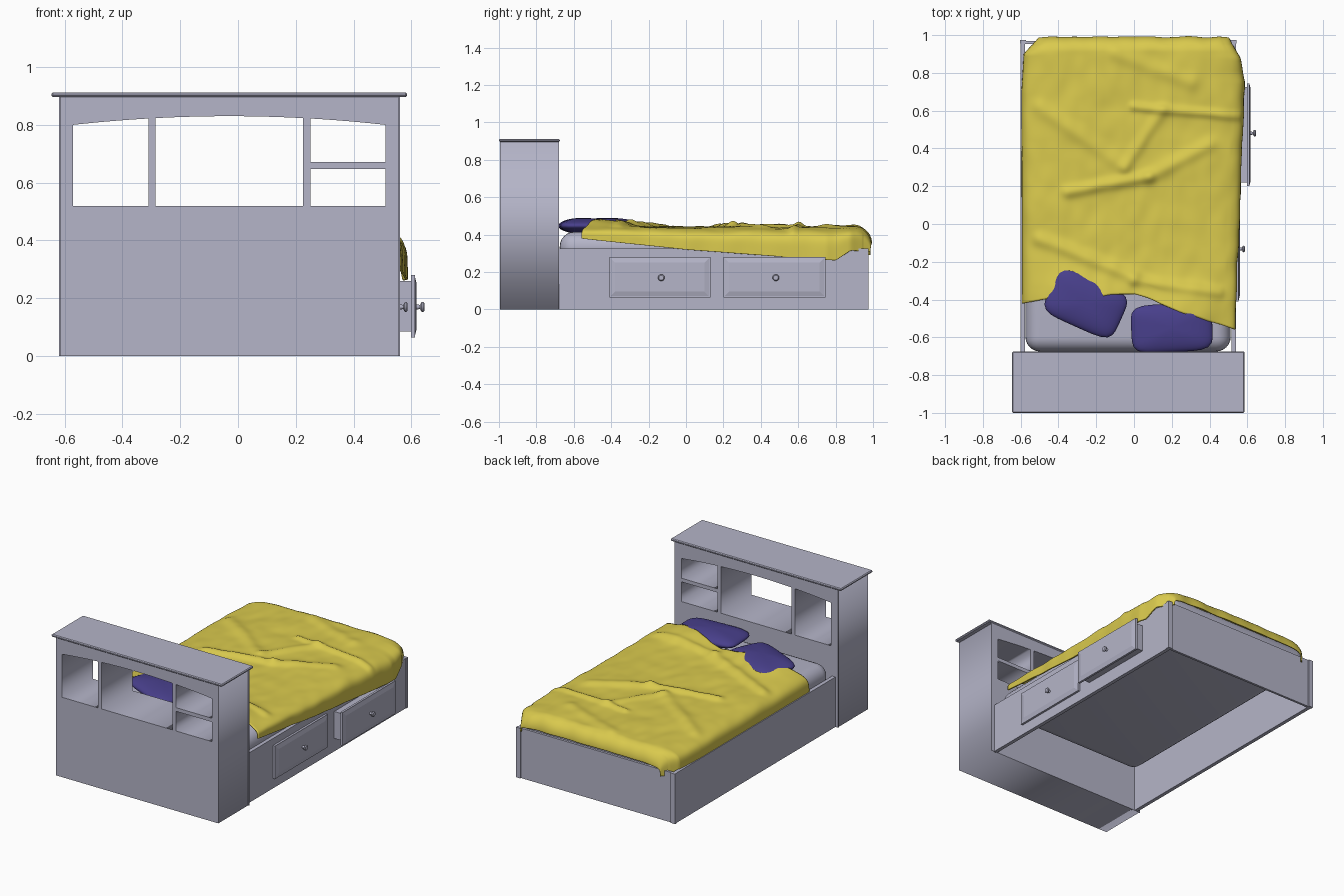
import bpy, bmesh, math
from mathutils import Vector, noise

if "Cube" in bpy.data.objects:
    bpy.data.objects.remove(bpy.data.objects["Cube"])


def material(name, rgb):
    m = bpy.data.materials.new(name)
    m.diffuse_color = (*rgb, 1)
    m.use_nodes = True
    m.node_tree.nodes["Principled BSDF"].inputs["Base Color"].default_value = m.diffuse_color
    return m


GREY = material("pale grey", (0.46, 0.46, 0.58))
YELLOW = material("mustard yellow", (0.70, 0.59, 0.075))
INDIGO = material("indigo", (0.065, 0.05, 0.26))


def finish(name, bm, mat, smooth=None):
    bmesh.ops.recalc_face_normals(bm, faces=bm.faces)
    me = bpy.data.meshes.new(name)
    bm.to_mesh(me)
    bm.free()
    me.materials.append(mat)
    ob = bpy.data.objects.new(name, me)
    bpy.context.collection.objects.link(ob)
    if smooth:
        bpy.ops.object.select_all(action='DESELECT')
        ob.select_set(True)
        bpy.context.view_layer.objects.active = ob
        bpy.ops.object.shade_smooth_by_angle(angle=math.radians(smooth))
    return ob


def box(name, x0, x1, y0, y1, z0, z1, bevel=0, segs=1, smooth=None):
    bm = bmesh.new()
    bmesh.ops.create_cube(bm, size=1)
    for v in bm.verts:
        v.co = ((x0 + x1) / 2 + v.co.x * (x1 - x0), (y0 + y1) / 2 + v.co.y * (y1 - y0),
                (z0 + z1) / 2 + v.co.z * (z1 - z0))
    if bevel:
        bmesh.ops.bevel(bm, geom=bm.edges[:], offset=bevel, segments=segs,
                        profile=0.5, affect='EDGES')
    return finish(name, bm, GREY, smooth)


def lerp(points, t):
    if t <= points[0][0]:
        return points[0][1]
    for (a, p), (b, q) in zip(points, points[1:]):
        if t <= b:
            return p + (q - p) * (t - a) / (b - a)
    return points[-1][1]


# Headboard: flat outline with arched openings, extruded in depth
def arch(x):
    return 0.83 - 0.03 * ((x + 0.03) / 0.54) ** 2


def opening(x0, x1, z0, z1=None):
    if z1:
        return [(x0, z0), (x1, z0), (x1, z1), (x0, z1)]
    xs = [x1 + (x0 - x1) * i / 10 for i in range(11)]
    return [(x0, z0), (x1, z0)] + [(x, arch(x)) for x in xs]


HOLES = [opening(-0.57, -0.31, 0.52), opening(-0.285, 0.225, 0.52),
         opening(0.25, 0.51, 0.52, 0.648), opening(0.25, 0.51, 0.672)]


def board(name, x0, x1, y0, y1):
    cu = bpy.data.curves.new(name, 'CURVE')
    cu.dimensions = '2D'
    cu.fill_mode = 'BOTH'
    cu.extrude = (y1 - y0) / 2
    for loop in [opening(x0, x1, 0, 0.897)] + HOLES:
        sp = cu.splines.new('POLY')
        sp.points.add(len(loop) - 1)
        for p, (x, z) in zip(sp.points, loop):
            p.co = (x, z, 0, 1)
        sp.use_cyclic_u = True
    cu.materials.append(GREY)
    ob = bpy.data.objects.new(name, cu)
    bpy.context.collection.objects.link(ob)
    ob.location.y = (y0 + y1) / 2
    ob.rotation_euler.x = math.pi / 2
    bpy.ops.object.select_all(action='DESELECT')
    ob.select_set(True)
    bpy.context.view_layer.objects.active = ob
    bpy.ops.object.convert(target='MESH')


board("headboard_case", -0.615, 0.555, -0.995, -0.69)
board("headboard_face_frame", -0.62, 0.56, -0.69, -0.68)
box("headboard_top", -0.645, 0.585, -1.0, -0.675, 0.896, 0.912, 0.005)

# Side rails, corner posts and foot panel
for side, x in (("left", -0.60), ("right", 0.515)):
    box(side + "_rail", x, x + 0.024, -0.685, 0.965, 0, 0.325)
    box(side + "_foot_post", x - 0.004, x + 0.028, 0.955, 0.975, 0, 0.326)
box("foot_panel", -0.58, 0.52, 0.953, 0.968, 0, 0.325)

# Mattress
box("mattress", -0.575, 0.512, -0.675, 0.952, 0.25, 0.415, 0.078, 6, 40)


# Drawers: raised panel, box behind and knob
def drawer(name, y0, y1, x):
    bm = bmesh.new()
    rings = []
    for dx, inset in ((-0.02, 0), (-0.006, 0), (-0.006, 0.006), (0, 0.03)):
        rings.append([bm.verts.new((x + dx, y, z)) for y, z in
                      ((y0 + inset, 0.065 + inset), (y1 - inset, 0.065 + inset),
                       (y1 - inset, 0.28 - inset), (y0 + inset, 0.28 - inset))])
    for a, b in zip(rings, rings[1:]):
        for i in range(4):
            j = (i + 1) % 4
            bm.faces.new((a[i], a[j], b[j], b[i]))
    bm.faces.new(rings[0])
    bm.faces.new(rings[-1])
    finish(name + "_front", bm, GREY)
    box(name + "_box", 0.50, x - 0.015, y0 + 0.02, y1 - 0.02, 0.085, 0.26)
    bm = bmesh.new()
    yc = (y0 + y1) / 2 + 0.008
    profile = [(0, 0.009), (0.012, 0.007), (0.016, 0.016), (0.022, 0.018), (0.027, 0.013)]
    prev = None
    for dx, r in profile:
        ring = [bm.verts.new((x + dx, yc + r * math.cos(a * math.pi / 8),
                              0.17 + r * math.sin(a * math.pi / 8))) for a in range(16)]
        if prev:
            for i in range(16):
                j = (i + 1) % 16
                bm.faces.new((prev[i], prev[j], ring[j], ring[i]))
        prev = ring
    bm.faces.new(prev)
    finish(name + "_knob", bm, GREY, 40)


drawer("near_drawer", -0.41, 0.13, 0.56)
drawer("open_drawer", 0.20, 0.745, 0.618)


# Pillows: flattened, square-cornered spheres
def pillow(name, cx, cy, hx, hy, turn):
    bm = bmesh.new()
    bmesh.ops.create_uvsphere(bm, u_segments=40, v_segments=20, radius=1)
    for v in bm.verts:
        a = math.atan2(v.co.y, v.co.x)
        k = (abs(math.cos(a)) ** 5 + abs(math.sin(a)) ** 5) ** -0.2
        x, y = v.co.x * k * hx, v.co.y * k * hy
        c, s = math.cos(turn), math.sin(turn)
        v.co = (cx + x * c - y * s, cy + x * s + y * c, 0.447 + v.co.z * 0.043)
    finish(name, bm, INDIGO, 60)


pillow("left_pillow", -0.255, -0.42, 0.205, 0.135, -0.42)
pillow("right_pillow", 0.20, -0.55, 0.215, 0.128, 0.05)

# Blanket: draped sheet with fold ridges (x0, y0, x1, y1, height, width)
FOLDS = [(-0.5, 0.62, -0.05, 0.3, 0.012, 0.04), (0.0, 0.62, 0.55, 0.57, 0.014, 0.022),
         (-0.35, 0.17, 0.08, 0.25, 0.018, 0.03), (0.08, 0.25, 0.4, 0.42, 0.014, 0.035),
         (-0.5, -0.08, 0.0, -0.28, 0.016, 0.035), (-0.05, 0.3, 0.15, 0.6, 0.012, 0.03),
         (0.0, -0.3, 0.45, -0.36, 0.014, 0.03), (-0.1, 0.9, 0.3, 0.75, 0.01, 0.04)]


def folds(x, y):
    p, h = Vector((x, y)), 0
    for x0, y0, x1, y1, height, width in FOLDS:
        a, d = Vector((x0, y0)), Vector((x1 - x0, y1 - y0))
        t = max(0, min(1, (p - a).dot(d) / d.length_squared))
        h += height * math.exp(-((p - a - d * t).length / width) ** 2)
    h += 0.007 * noise.noise(Vector((x * 5, y * 5, 1)))
    h += 0.004 * noise.noise(Vector((x * 14, y * 9, 4)))
    for bx, by in ((-0.25, -0.40), (0.2, -0.48)):
        h += 0.04 * math.exp(-((x - bx) / 0.24) ** 4 - ((y - by) / 0.15) ** 2)
    return h


HEAD_EDGE = [(-0.59, -0.42), (-0.4, -0.39), (0, -0.37), (0.2, -0.45), (0.53, -0.56)]
RIGHT_X = [(-0.6, 0.53), (0, 0.552), (0.2, 0.56), (0.75, 0.582), (0.88, 0.56), (0.99, 0.50)]
LEFT_X = [(-0.6, -0.588), (0.7, -0.592), (0.9, -0.58), (0.99, -0.50)]
RIGHT_Z = [(-0.57, 0.38), (0, 0.32), (0.6, 0.275), (0.8, 0.262), (0.88, 0.315), (0.99, 0.31)]
NU, NV = 170, 150
bm = bmesh.new()
grid = []
for j in range(NV + 1):
    v = j / NV
    row = []
    for i in range(NU + 1):
        a = math.pi * (1 - i / NU)
        c, s = math.cos(a), math.sin(a)
        r = (abs(c) ** 6 + abs(s) ** 6) ** (-1 / 6)
        qx, qz = c * r, s * r
        y0 = lerp(HEAD_EDGE, -0.03 + 0.56 * qx)
        if v < 0.86:
            y, drop = y0 + (0.91 - y0) * v / 0.86, 0
        else:
            t = (v - 0.86) / 0.14 * math.pi / 2
            y, drop = 0.91 + 0.077 * math.sin(t), 0.085 * (1 - math.cos(t))
        xl, xr = lerp(LEFT_X, y), lerp(RIGHT_X, y)
        x = (xl + xr) / 2 + qx * (xr - xl) / 2
        low = lerp(RIGHT_Z, y) if qx > 0 else 0.29
        top = 0.438 - drop + folds(x, y) * (1 - drop / 0.12)
        z = low + (max(top, low + 0.01) - low) * qz
        if qx > 0.9:  # ripples on the hanging side
            x += 0.006 * noise.noise(Vector((1, y * 9, z * 4)))
        y += 0.012 * noise.noise(Vector((x * 9, 3, y * 4))) * (1 if v < 0.05 or v > 0.9 else 0.3)
        row.append(bm.verts.new((x, y, z)))
    grid.append(row)
for j in range(NV):
    for i in range(NU):
        bm.faces.new((grid[j][i], grid[j][i + 1], grid[j + 1][i + 1], grid[j + 1][i]))
blanket = finish("blanket", bm, YELLOW, 60)
solid = blanket.modifiers.new("thickness", 'SOLIDIFY')
solid.thickness = 0.008
solid.offset = 0
